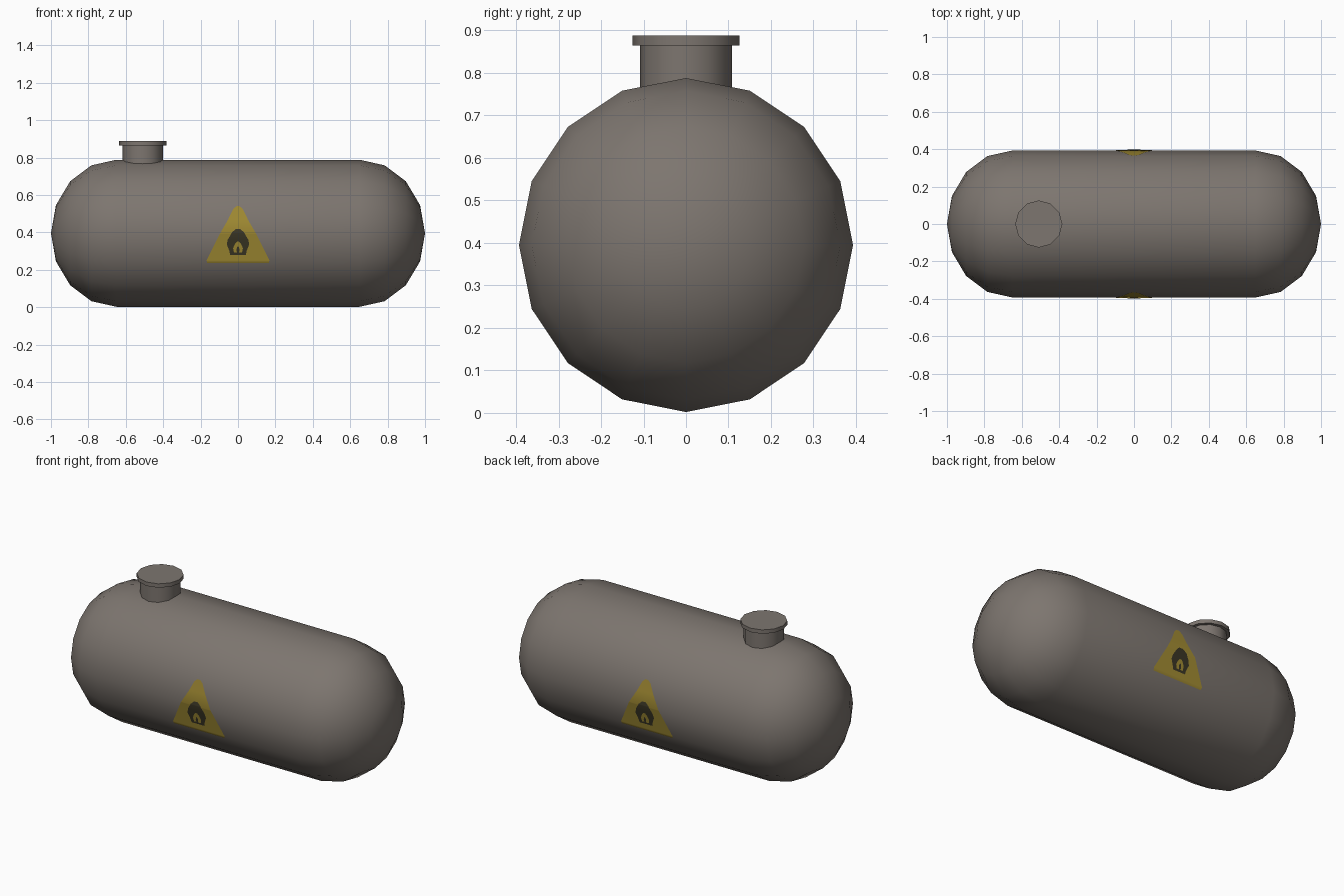
import bpy, bmesh, math

if "Cube" in bpy.data.objects:
    bpy.data.objects.remove(bpy.data.objects["Cube"])

R, CZ, SIDES = 0.393, 0.395, 16   # tank radius, axis height, facets


def material(name, rgb):
    m = bpy.data.materials.new(name)
    m.diffuse_color = (*rgb, 1)
    m.use_nodes = True
    m.node_tree.nodes["Principled BSDF"].inputs["Base Color"].default_value = m.diffuse_color
    return m


STEEL = material("warm grey steel", (0.205, 0.18, 0.16))
YELLOW = material("warning yellow", (0.36, 0.26, 0.033))
DARK = material("symbol dark", (0.042, 0.036, 0.018))


def finish(name, bm, mat):
    bmesh.ops.recalc_face_normals(bm, faces=bm.faces)
    me = bpy.data.meshes.new(name)
    bm.to_mesh(me)
    bm.free()
    ob = bpy.data.objects.new(name, me)
    bpy.context.collection.objects.link(ob)
    me.materials.append(mat)
    bpy.ops.object.select_all(action='DESELECT')
    ob.select_set(True)
    bpy.context.view_layer.objects.active = ob
    bpy.ops.object.shade_smooth_by_angle(angle=math.radians(40))
    return ob


def lathe(name, profile, sides, place, mat):
    """Revolve (radius, height) points; place(a, b, h) maps to xyz."""
    bm = bmesh.new()
    rings = []
    for r, h in profile:
        if r == 0:
            rings.append([bm.verts.new(place(0, 0, h))] * sides)
        else:
            rings.append([bm.verts.new(place(r * math.cos(t), r * math.sin(t), h))
                          for t in (2 * math.pi * i / sides for i in range(sides))])
    for lo, hi in zip(rings, rings[1:]):
        for i in range(sides):
            j = (i + 1) % sides
            bm.faces.new(list(dict.fromkeys((lo[i], lo[j], hi[j], hi[i]))))
    return finish(name, bm, mat)


# Tank: cylinder with rounded ends lying along x
cap = [(R * math.cos(k * math.pi / 8), 0.65 + 0.35 * math.sin(k * math.pi / 8)) for k in range(4)]
cap.append((0, 1.0))
lathe("tank_body", [(r, -x) for r, x in reversed(cap)] + cap, SIDES,
      lambda a, b, h: (h, a, CZ + b), STEEL)

# Filler neck with flanged lid
lathe("filler_neck", [(0, 0.72), (0.108, 0.72), (0.108, 0.865), (0.126, 0.865),
                      (0.126, 0.888), (0, 0.888)], 12,
      lambda a, b, h: (-0.509 + a, b, h), STEEL)

# Heights where the tank facets break
BREAKS = [CZ + R * math.sin(k * math.pi / 8) for k in range(-4, 5)]


def lerp(pts, z):
    for (z0, w0), (z1, w1) in zip(pts, pts[1:]):
        if z0 - 1e-9 <= z <= z1 + 1e-9:
            return w0 + (w1 - w0) * (z - z0) / (z1 - z0)


SURFACE = [(z, R * math.cos((k - 4) * math.pi / 8)) for k, z in enumerate(BREAKS)]


def decal(name, outline, lift, side, mat):
    """Thin plate following the tank facets; outline = (z, half width)."""
    zs = sorted({z for z, _ in outline} |
                {b for b in BREAKS if outline[0][0] < b < outline[-1][0]})
    bm = bmesh.new()
    rows = []
    for z in zs:
        w, y = lerp(outline, z), side * (lerp(SURFACE, z) + lift)
        rows.append([bm.verts.new((x, y, z)) for x in (-w, w)])
    for a, b in zip(rows, rows[1:]):
        quad = (a[0], a[1], b[1], b[0])
        bm.faces.new(quad if side < 0 else quad[::-1])
    me = bpy.data.meshes.new(name)
    bm.to_mesh(me)
    bm.free()
    me.materials.append(mat)
    for p in me.polygons:
        p.use_smooth = True
    bpy.context.collection.objects.link(bpy.data.objects.new(name, me))


TRIANGLE = [(0.235, 0.165), (0.25, 0.168), (0.39, 0.098), (0.47, 0.052), (0.525, 0.026), (0.54, 0.008)]
FLAME = [(0.28, 0.042), (0.30, 0.046), (0.335, 0.06), (0.36, 0.055), (0.40, 0.032), (0.418, 0.012)]
FLAME_HOLE = [(0.292, 0.022), (0.315, 0.026), (0.335, 0.018), (0.35, 0.006)]
FLAME_CORE = [(0.292, 0.006), (0.31, 0.008), (0.325, 0.003)]

# Warning signs on front and back
for label, side in (("front", -1), ("back", 1)):
    decal(label + "_warning_triangle", TRIANGLE, 0.002, side, YELLOW)
    decal(label + "_flame", FLAME, 0.004, side, DARK)
    decal(label + "_flame_hole", FLAME_HOLE, 0.006, side, YELLOW)
    decal(label + "_flame_core", FLAME_CORE, 0.008, side, DARK)
